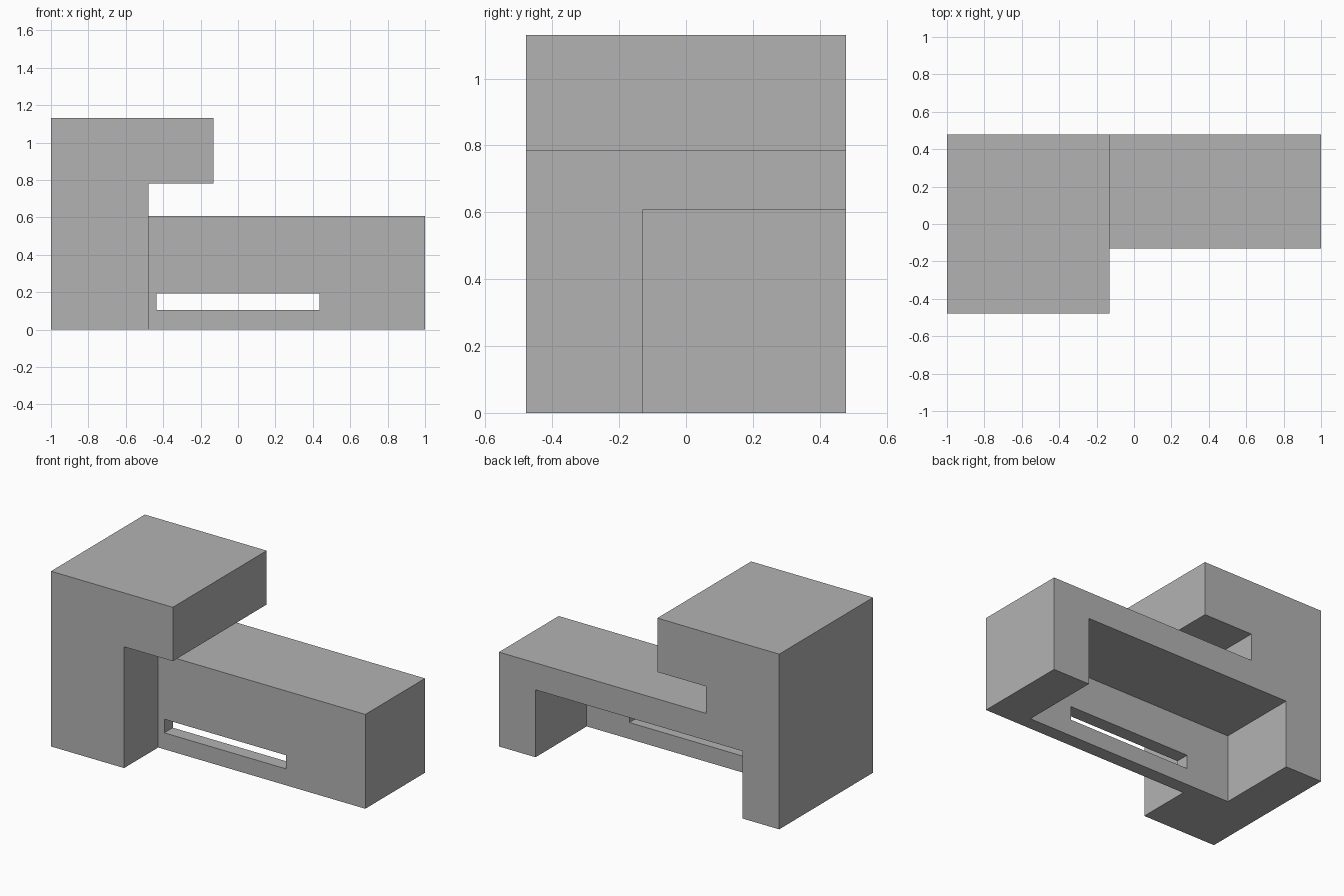
import bpy
import bmesh

cube = bpy.data.objects.get("Cube")
if cube:
    bpy.data.objects.remove(cube, do_unlink=True)

U = 2 / 23  # design module: the body is 23 modules long

grey = bpy.data.materials.new("plain grey")
grey.use_nodes = True
colour = (0.45, 0.45, 0.45, 1)
grey.diffuse_color = colour
grey.node_tree.nodes["Principled BSDF"].inputs["Base Color"].default_value = colour


def extrude_profile(name, outline, y0, y1):
    """Extrude an (x, z) outline from y0 to y1, all in modules."""
    bm = bmesh.new()
    face = bm.faces.new([bm.verts.new((x * U, y0 * U, z * U)) for x, z in outline])
    ext = bmesh.ops.extrude_face_region(bm, geom=[face])
    moved = [g for g in ext["geom"] if isinstance(g, bmesh.types.BMVert)]
    bmesh.ops.translate(bm, verts=moved, vec=(0, (y1 - y0) * U, 0))
    bmesh.ops.recalc_face_normals(bm, faces=bm.faces)
    mesh = bpy.data.meshes.new(name)
    bm.to_mesh(mesh)
    bm.free()
    mesh.materials.append(grey)
    obj = bpy.data.objects.new(name, mesh)
    bpy.context.scene.collection.objects.link(obj)
    return obj


def block(name, x0, x1, y0, y1, z0, z1):
    return extrude_profile(name, [(x0, z0), (x1, z0), (x1, z1), (x0, z1)], y0, y1)


def combine(target, tool, operation):
    """Apply an exact boolean and discard the tool object."""
    mod = target.modifiers.new(operation.lower(), "BOOLEAN")
    mod.operation, mod.solver, mod.object = operation, "EXACT", tool
    bpy.context.view_layer.objects.active = target
    bpy.ops.object.modifier_apply(modifier=mod.name)
    bpy.data.objects.remove(tool, do_unlink=True)


# Tower with an overhanging head
body = extrude_profile(
    "body",
    [(-11.5, 0), (-5.5, 0), (-5.5, 9), (-1.5, 9), (-1.5, 13), (-11.5, 13)],
    -5.5, 5.5)

# Long low block set back against the rear of the tower
combine(body, block("low_block", -8, 11.5, -1.5, 5.5, 0, 7), "UNION")

# Recess open to the rear and below, leaving a thin front wall
combine(body, block("rear_recess", -8.5, 8.5, -0.5, 6.5, -1, 5), "DIFFERENCE")

# Long slot through the front wall
combine(body, block("front_slot", -5, 5, -2.5, 0.5, 1.22, 2.23), "DIFFERENCE")
